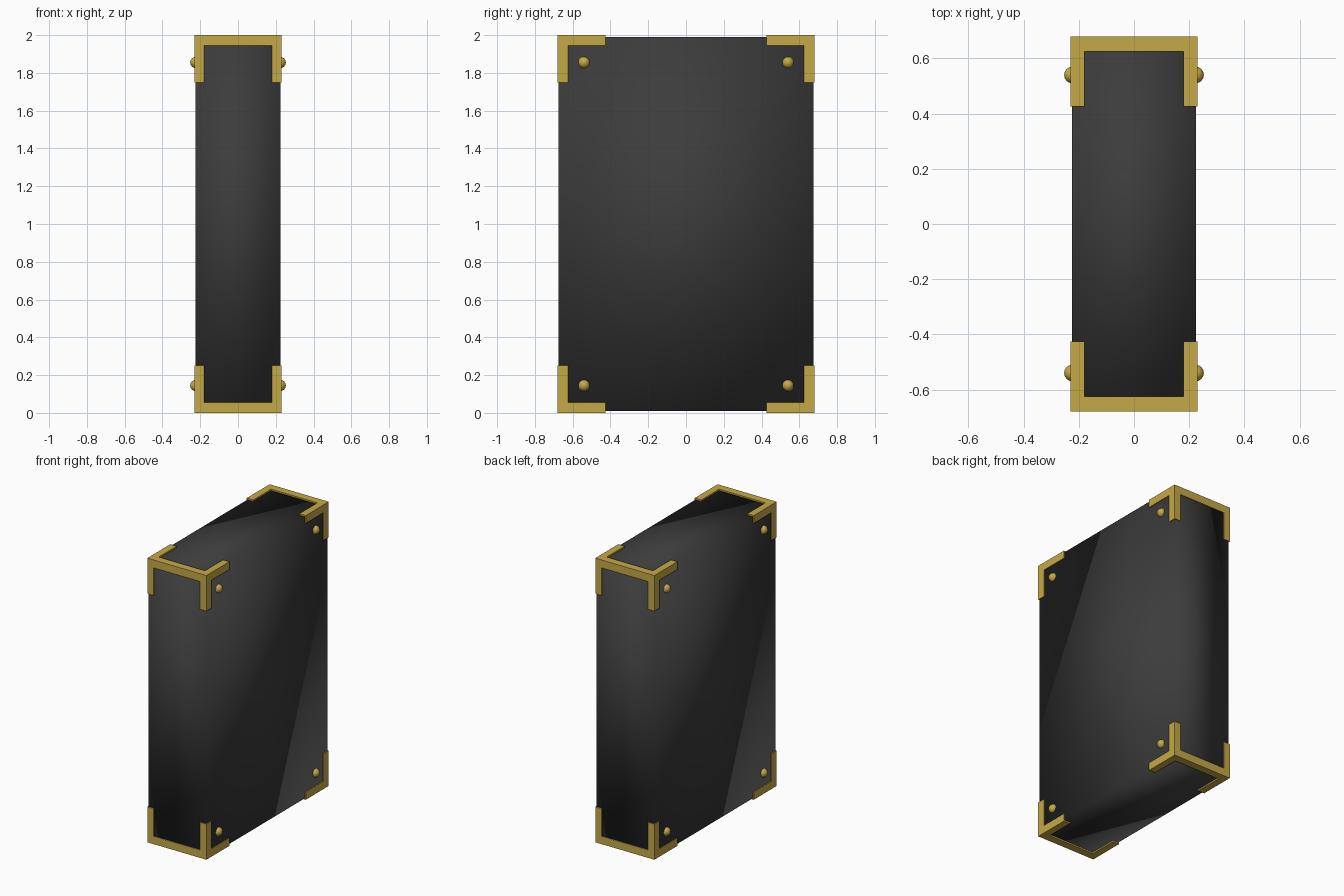
import bpy, bmesh
from mathutils import Vector, Matrix

if "Cube" in bpy.data.objects:
    bpy.data.objects.remove(bpy.data.objects["Cube"])


def material(name, rgb):
    m = bpy.data.materials.new(name)
    m.diffuse_color = (*rgb, 1.0)
    m.use_nodes = True
    m.node_tree.nodes["Principled BSDF"].inputs["Base Color"].default_value = m.diffuse_color
    return m


BLACK = material("matte black", (0.045, 0.045, 0.045))
GOLD = material("brass gold", (0.56, 0.40, 0.062))


def add_box(bm, lo, hi):
    lo, hi = Vector(lo), Vector(hi)
    size, mid = hi - lo, (hi + lo) / 2
    bmesh.ops.create_cube(bm, size=1.0,
                          matrix=Matrix.Translation(mid) @ Matrix.Diagonal((*size, 1.0)))


def finish(bm, name, mat, smooth=False):
    bmesh.ops.recalc_face_normals(bm, faces=bm.faces)
    for f in bm.faces:
        f.smooth = smooth
    me = bpy.data.meshes.new(name)
    bm.to_mesh(me)
    bm.free()
    me.materials.append(mat)
    ob = bpy.data.objects.new(name, me)
    bpy.context.collection.objects.link(ob)
    return ob


def span(a, b, sign):
    """Interval a..b mirrored by sign, in ascending order."""
    return sorted((a * sign, b * sign))


# main slab, smooth shaded across its edges
bm = bmesh.new()
add_box(bm, (-0.225, -0.675, 0.01), (0.225, 0.675, 1.99))
finish(bm, "body", BLACK, smooth=True)

# outer sizes of the trim, measured from the middle of the model
X, Y, Z, W, LEG = 0.23, 0.68, 1.0, 0.055, 0.255
for sy, y_name in ((-1, "front"), (1, "back")):
    for sz, z_name in ((-1, "bottom"), (1, "top")):
        y0, y1 = span(Y - W, Y, sy)
        z0, z1 = span(Z - W, Z, sz)
        bm = bmesh.new()
        # crossbar along the short edge
        add_box(bm, (-X, y0, 1 + z0), (X, y1, 1 + z1))
        for sx in (-1, 1):
            x0, x1 = span(X - 0.05, X, sx)
            # upright leg and horizontal leg
            a, b = span(Z - LEG + 0.005, Z - W, sz)
            add_box(bm, (x0, y0, 1 + a), (x1, y1, 1 + b))
            a, b = span(Y - LEG, Y - W, sy)
            add_box(bm, (x0, a, 1 + z0), (x1, b, 1 + z1))
        finish(bm, f"corner_trim_{y_name}_{z_name}", GOLD)

        # round studs on both broad sides
        for sx, x_name in ((-1, "left"), (1, "right")):
            bm = bmesh.new()
            bmesh.ops.create_uvsphere(
                bm, u_segments=24, v_segments=12, radius=0.03,
                matrix=Matrix.Translation((sx * 0.223, sy * 0.54, 1 + sz * 0.855)))
            finish(bm, f"stud_{x_name}_{y_name}_{z_name}", GOLD, smooth=True)
